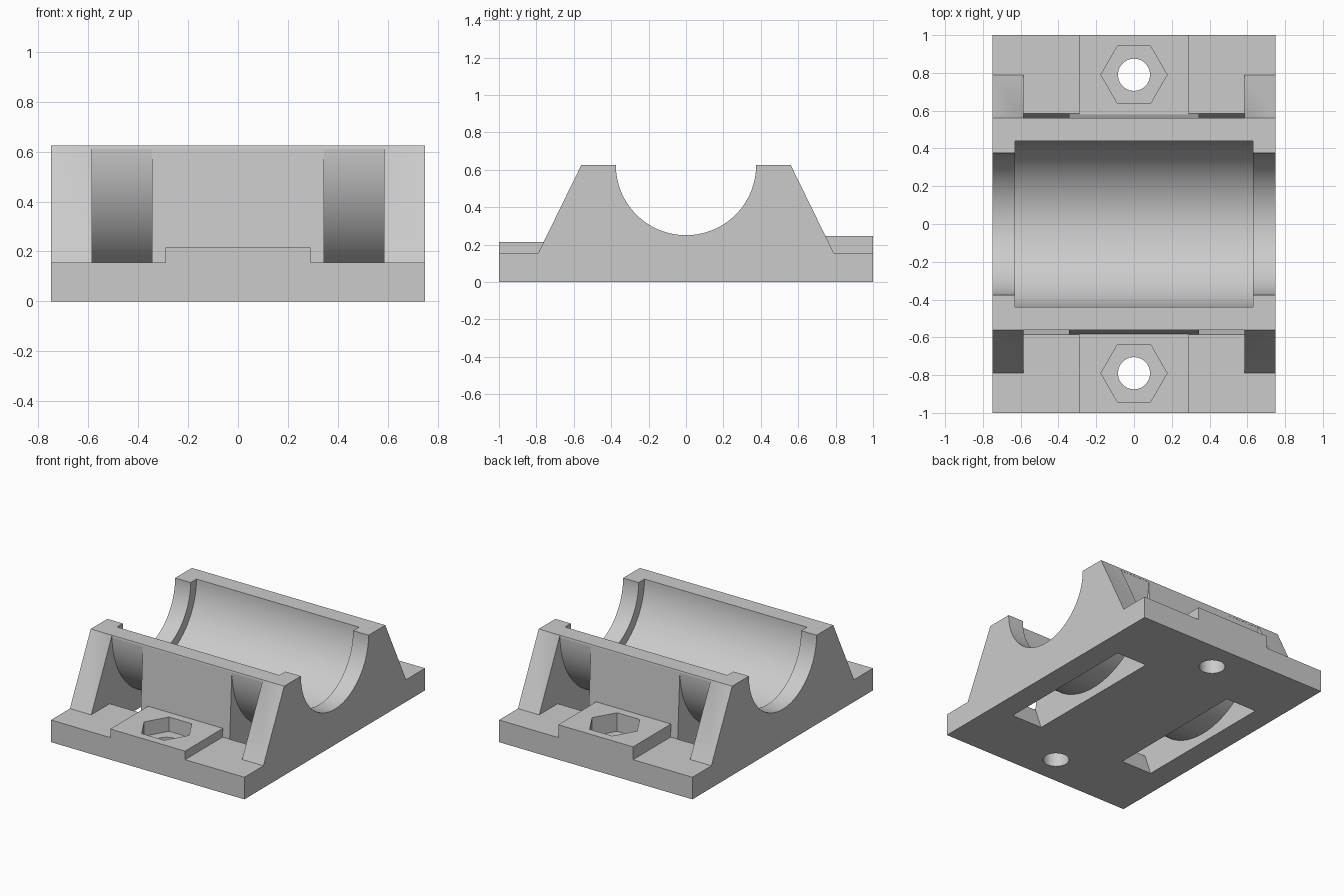
import bpy, bmesh, math
from mathutils import Matrix

if "Cube" in bpy.data.objects:
    bpy.data.objects.remove(bpy.data.objects["Cube"], do_unlink=True)

grey = bpy.data.materials.new("light_grey")
grey.use_nodes = True
grey.diffuse_color = (0.6, 0.6, 0.6, 1)
grey.node_tree.nodes["Principled BSDF"].inputs["Base Color"].default_value = (0.6, 0.6, 0.6, 1)

TOP, BASE = 0.625, 0.155      # block height and flange thickness


def finish(bm, name):
    bmesh.ops.recalc_face_normals(bm, faces=bm.faces)
    mesh = bpy.data.meshes.new(name)
    bm.to_mesh(mesh)
    bm.free()
    mesh.materials.append(grey)
    obj = bpy.data.objects.new(name, mesh)
    bpy.context.collection.objects.link(obj)
    return obj


def prism(name, profile, x0, x1):
    """Extrude a (y, z) profile along x."""
    bm = bmesh.new()
    face = bm.faces.new([bm.verts.new((x0, y, z)) for y, z in profile])
    ext = bmesh.ops.extrude_face_region(bm, geom=[face])["geom"]
    verts = [v for v in ext if isinstance(v, bmesh.types.BMVert)]
    bmesh.ops.translate(bm, vec=(x1 - x0, 0, 0), verts=verts)
    return finish(bm, name)


def cylinder(name, radius, length, centre, sides, axis="Z"):
    bm = bmesh.new()
    turn = Matrix.Rotation(math.pi / 2, 4, "Y") if axis == "X" else Matrix()
    bmesh.ops.create_cone(bm, cap_ends=True, segments=sides, radius1=radius, radius2=radius,
                          depth=length, matrix=Matrix.Translation(centre) @ turn)
    return finish(bm, name)


def combine(target, tool, operation="DIFFERENCE"):
    mod = target.modifiers.new("cut", "BOOLEAN")
    mod.operation, mod.solver, mod.object = operation, "EXACT", tool
    bpy.context.view_layer.objects.active = target
    bpy.ops.object.modifier_apply(modifier=mod.name)
    bpy.data.objects.remove(tool, do_unlink=True)


# Block with sloped end ribs and a flange at front and back
half = [(1, 0), (1, BASE), (0.79, BASE), (0.56, TOP)]
block = prism("bearing_block", half + [(-y, z) for y, z in reversed(half)], -0.75, 0.75)

# Pockets between the ribs, leaving a slightly drafted wall
for s in (-1, 1):
    pocket = [(0.585, BASE), (1.1, BASE), (1.1, 0.8), (0.551, 0.8)]
    combine(block, prism("pocket", [(s * y, z) for y, z in pocket], -0.585, 0.585))

# Strap channels passing under the bearing shell
start = math.asin(0.015 / 0.56)
arc = [(-0.56 * math.cos(a), TOP - 0.56 * math.sin(a))
       for a in (start + (math.pi - 2 * start) * i / 64 for i in range(65))]
side = [(0.62, 0.61), (0.62, 0.3), (0.585, BASE), (0.512, -0.05)]
channel = arc + side + [(-y, z) for y, z in reversed(side)]
for x0, x1 in ((-0.585, -0.345), (0.345, 0.585)):
    combine(block, prism("channel", channel, x0, x1))

# Bearing seat, and the narrower openings at both ends
combine(block, cylinder("seat", 0.44, 1.26, (0, 0, TOP), 128, "X"))
combine(block, cylinder("opening", 0.375, 1.7, (0, 0, TOP), 128, "X"))

# Raised nut pads with hexagonal recesses and bolt holes
for s, height in ((-1, 0.215), (1, 0.245)):
    pad = [(0.575, 0.05), (1, 0.05), (1, height), (0.575, height)]
    combine(block, prism("pad", [(s * y, z) for y, z in pad], -0.29, 0.29), "UNION")
    nut = cylinder("nut", 0.175, 0.4, (0, s * 0.79, 0.315), 6)
    # Put the hexagon corners on the x axis
    corner = max(nut.data.vertices, key=lambda v: v.co.x).co
    if corner.x < 0.17:
        place = Matrix.Translation((0, s * 0.79, 0))
        nut.data.transform(place @ Matrix.Rotation(math.pi / 6, 4, "Z") @ place.inverted())
    combine(block, nut)
    combine(block, cylinder("bolt", 0.085, 1, (0, s * 0.79, 0), 48))

# Merge coplanar pieces and smooth the round surfaces
bm = bmesh.new()
bm.from_mesh(block.data)
bmesh.ops.remove_doubles(bm, verts=bm.verts, dist=0.0001)
bmesh.ops.dissolve_limit(bm, angle_limit=math.radians(0.3), verts=bm.verts, edges=bm.edges)
bm.to_mesh(block.data)
bm.free()
for obj in bpy.context.selected_objects:
    obj.select_set(False)
block.select_set(True)
bpy.context.view_layer.objects.active = block
bpy.ops.object.shade_smooth_by_angle(angle=math.radians(25))
